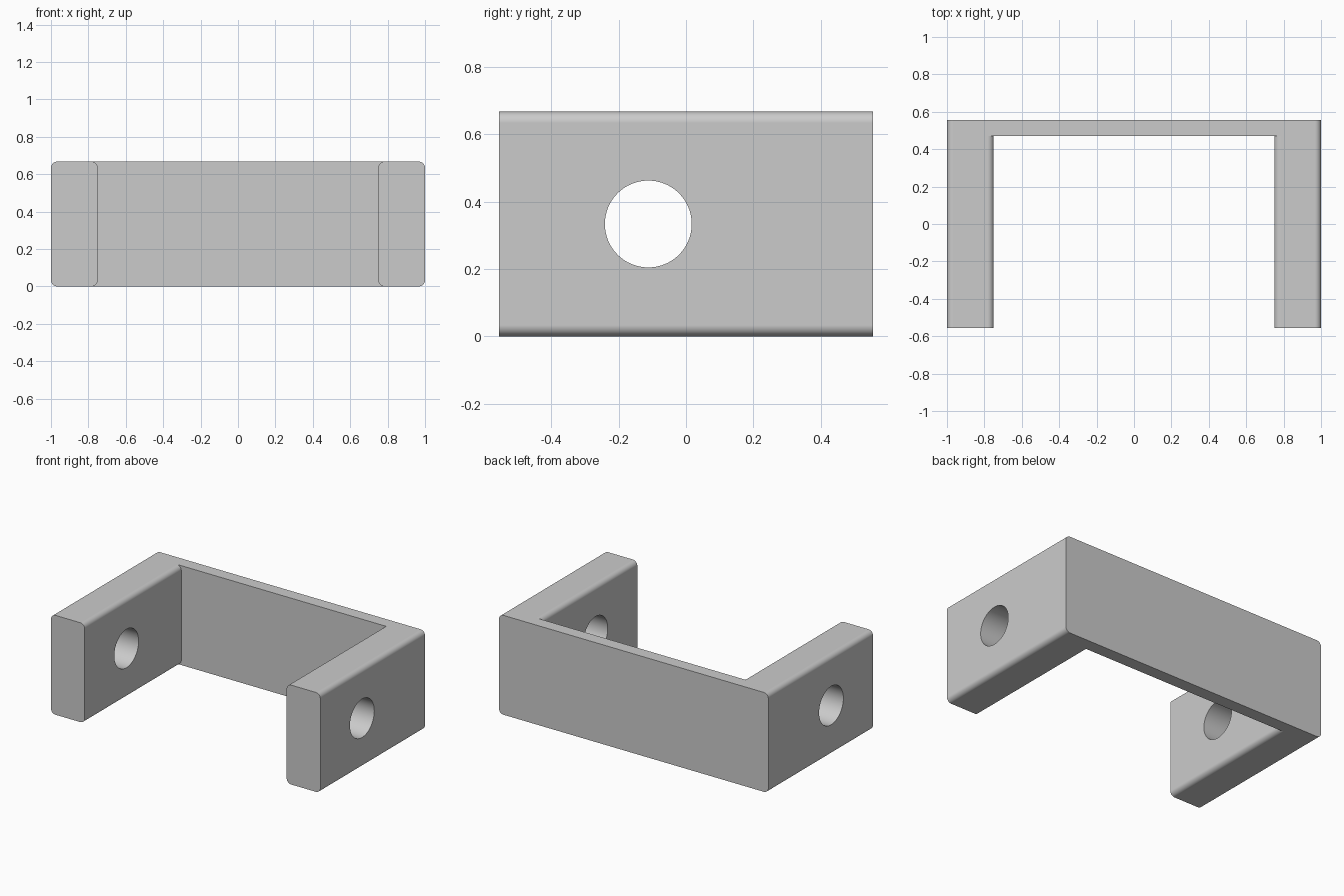
import bpy, bmesh
from math import cos, sin, pi
from mathutils import Matrix

cube = bpy.data.objects.get("Cube")
if cube:
    bpy.data.objects.remove(cube, do_unlink=True)

OUTER, INNER = 1.0, 0.75        # arm faces in x
FRONT, WALL, BACK = -0.555, 0.47, 0.555
HEIGHT, R, STEPS = 0.667, 0.033, 8
HOLE_Y, HOLE_R = -0.112, 0.129

grey = bpy.data.materials.new("plain grey")
grey.use_nodes = True
colour = (0.6, 0.6, 0.6, 1)
grey.diffuse_color = colour
grey.node_tree.nodes["Principled BSDF"].inputs["Base Color"].default_value = colour


def rounded_edge(x, bulge):
    """Points from bottom to top along one rounded side of an arm (positive x)."""
    cx = x - bulge * R
    arc = [i / STEPS * pi / 2 for i in range(STEPS + 1)]
    low = [(cx + bulge * R * sin(a), R - R * cos(a)) for a in arc]
    return low + [(px, HEIGHT - pz) for px, pz in reversed(low)]


bm = bmesh.new()


def row(points, side, y):
    return [bm.verts.new((side * x, y, z)) for x, z in points]


def strip(a, b, closed=False):
    for i in range(len(a) if closed else len(a) - 1):
        j = (i + 1) % len(a)
        bm.faces.new((a[i], a[j], b[j], b[i]))


outer_pts, inner_pts = rounded_edge(OUTER, 1), rounded_edge(INNER, -1)
inner_wall, plate_side = {}, {}

# Two arms, open where they run into the back plate
for side in (1, -1):
    front = row(outer_pts, side, FRONT) + row(inner_pts, side, FRONT)[::-1]
    outer = row(outer_pts, side, WALL)
    inner = row(inner_pts, side, WALL)
    strip(front, outer + inner[::-1], closed=True)
    bm.faces.new(front)
    inner_wall[side] = inner
    plate_side[side] = [inner[0]] + outer + [inner[-1]]

# Back plate: inner wall, rim and back face
bm.faces.new(inner_wall[1] + inner_wall[-1][::-1])
rim = plate_side[1] + plate_side[-1][::-1]
back = [bm.verts.new((v.co.x, BACK, v.co.z)) for v in rim]
strip(rim, back, closed=True)
bm.faces.new(back)

bmesh.ops.recalc_face_normals(bm, faces=bm.faces)
mesh = bpy.data.meshes.new("bracket")
bm.to_mesh(mesh)
bm.free()
mesh.materials.append(grey)
bracket = bpy.data.objects.new("bracket", mesh)
bpy.context.collection.objects.link(bracket)

# Round hole through both arms
bm = bmesh.new()
place = Matrix.Translation((0, HOLE_Y, HEIGHT / 2)) @ Matrix.Rotation(pi / 2, 4, 'Y')
bmesh.ops.create_cone(bm, cap_ends=True, segments=64, radius1=HOLE_R,
                      radius2=HOLE_R, depth=3, matrix=place)
cut_mesh = bpy.data.meshes.new("hole_cutter")
bm.to_mesh(cut_mesh)
bm.free()
cut_mesh.materials.append(grey)
cutter = bpy.data.objects.new("hole_cutter", cut_mesh)
bpy.context.collection.objects.link(cutter)
cutter.hide_render = True

bpy.ops.object.select_all(action='DESELECT')
bracket.select_set(True)
bpy.context.view_layer.objects.active = bracket
hole = bracket.modifiers.new("holes", 'BOOLEAN')
hole.operation = 'DIFFERENCE'
hole.solver = 'EXACT'
hole.object = cutter
bpy.ops.object.modifier_apply(modifier=hole.name)
bpy.data.objects.remove(cutter, do_unlink=True)

# Smooth rounded edges, flat faces kept even
bpy.ops.object.shade_smooth_by_angle()
even = bracket.modifiers.new("even_normals", 'WEIGHTED_NORMAL')
even.keep_sharp = True
